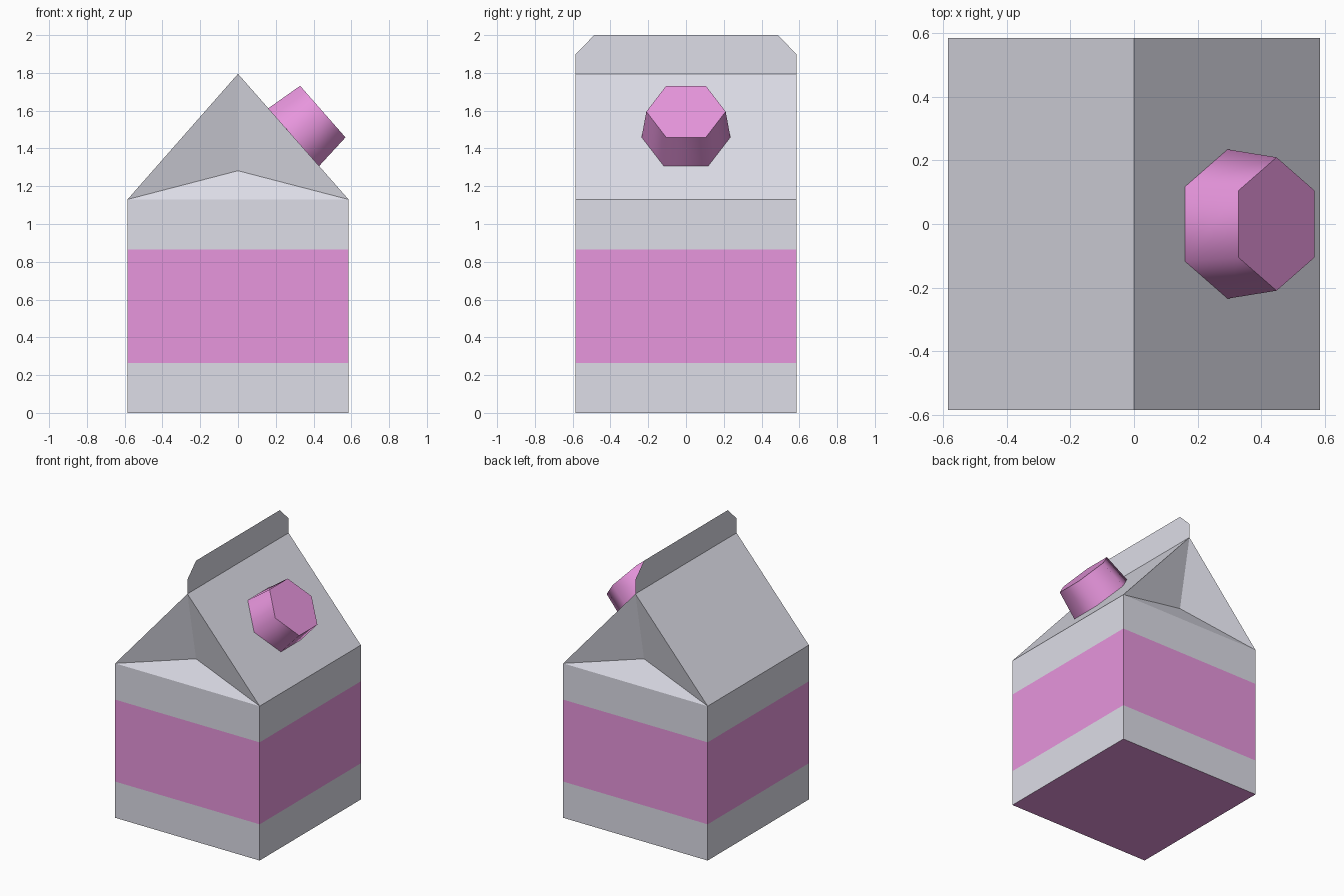
import bpy, bmesh
from math import radians, cos, sin
from mathutils import Vector

if "Cube" in bpy.data.objects:
    bpy.data.objects.remove(bpy.data.objects["Cube"], do_unlink=True)


def material(name, rgb):
    mat = bpy.data.materials.new(name)
    mat.use_nodes = True
    mat.diffuse_color = (*rgb, 1)
    mat.node_tree.nodes["Principled BSDF"].inputs["Base Color"].default_value = (*rgb, 1)
    return mat


CARD = material("pale_grey_card", (0.75, 0.75, 0.83))
PINK = material("pink", (0.82, 0.31, 0.74))


def finish(bm, name, *mats):
    mesh = bpy.data.meshes.new(name)
    bm.to_mesh(mesh)
    bm.free()
    for mat in mats:
        mesh.materials.append(mat)
    obj = bpy.data.objects.new(name, mesh)
    bpy.context.collection.objects.link(obj)
    return obj


HALF, EAVE, RIDGE = 0.585, 1.13, 1.795
BAND_LOW, BAND_HIGH = 0.265, 0.865

# Carton: square rings for the body, with a folded gable on top
bm = bmesh.new()
corners = [(-1, -1), (1, -1), (1, 1), (-1, 1)]
rings = [[bm.verts.new((x * HALF, y * HALF, z)) for x, y in corners]
         for z in (0, BAND_LOW, BAND_HIGH, EAVE)]
bm.faces.new(rings[0])
for low, high in zip(rings, rings[1:]):
    for i in range(4):
        j = (i + 1) % 4
        bm.faces.new((low[i], low[j], high[j], high[i]))

# Roof slopes and the tucked-in triangles at each end
eave = rings[-1]
front_tip, back_tip = [bm.verts.new((0, s * HALF, RIDGE)) for s in (-1, 1)]
bm.faces.new((eave[1], eave[2], back_tip, front_tip))
bm.faces.new((eave[3], eave[0], front_tip, back_tip))
for a, b, tip, s in ((eave[0], eave[1], front_tip, -1), (eave[2], eave[3], back_tip, 1)):
    fold = bm.verts.new((0, s * (HALF - 0.1), EAVE + 0.152))
    for p, q in ((a, b), (b, tip), (tip, a)):
        bm.faces.new((p, q, fold))
bmesh.ops.recalc_face_normals(bm, faces=bm.faces)

# Pink band around the middle and pink underside
for face in bm.faces:
    z = face.calc_center_median().z
    face.material_index = int(z < 0.01 or BAND_LOW < z < BAND_HIGH)
finish(bm, "carton", CARD, PINK)

# Flat sealed fin along the ridge, with clipped upper corners
bm = bmesh.new()
outline = [(-HALF, RIDGE), (HALF, RIDGE), (HALF, 1.9), (0.485, 2), (-0.485, 2), (-HALF, 1.9)]
bm.faces.new([bm.verts.new((0, y, z)) for y, z in outline])
finish(bm, "top_fin", CARD)

# Six-sided tapered cap standing on the +x roof slope
down = Vector((HALF, 0, EAVE - RIDGE)).normalized()
across = Vector((0, 1, 0))
normal = down.cross(across)
if normal.z < 0:
    normal.negate()
base = Vector((0.295, 0, RIDGE - 0.295 * (RIDGE - EAVE) / HALF))
bm = bmesh.new()
cap_rings = []
for radius, height in ((0.235, 0), (0.21, 0.205)):
    centre = base + normal * height
    cap_rings.append([bm.verts.new(centre + radius * (across * cos(radians(60 * i))
                                                      + down * sin(radians(60 * i))))
                      for i in range(6)])
low, high = cap_rings
for i in range(6):
    j = (i + 1) % 6
    bm.faces.new((low[i], low[j], high[j], high[i]))
bm.faces.new(low)
bm.faces.new(high)
bmesh.ops.recalc_face_normals(bm, faces=bm.faces)
cap = finish(bm, "cap", PINK)
bpy.ops.object.select_all(action="DESELECT")
cap.select_set(True)
bpy.context.view_layer.objects.active = cap
bpy.ops.object.shade_smooth_by_angle(angle=radians(65))
